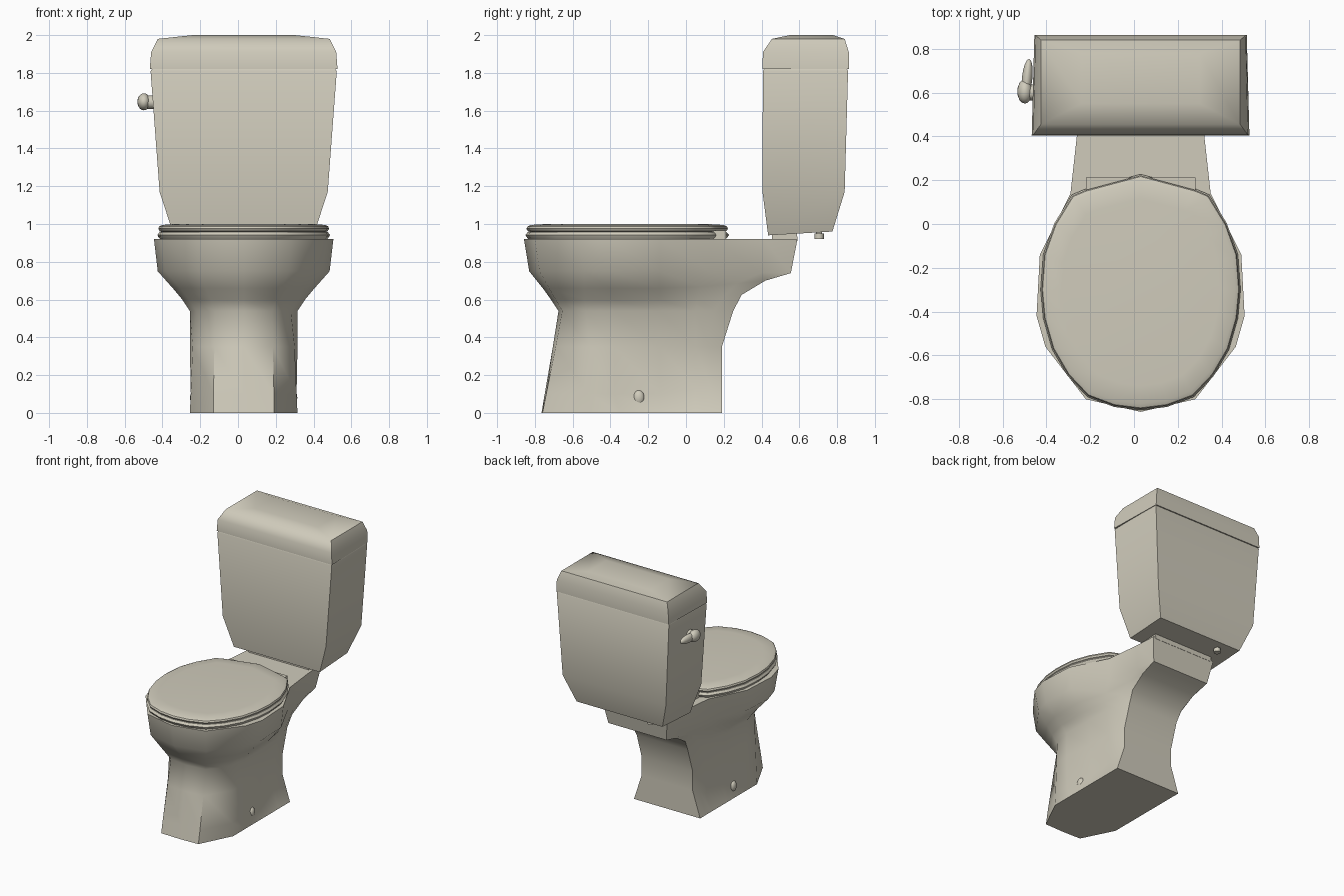
import bpy, bmesh, math
from mathutils import Matrix, Vector

if "Cube" in bpy.data.objects:
    bpy.data.objects.remove(bpy.data.objects["Cube"])

CX = 0.03  # symmetry plane of the body

china = bpy.data.materials.new("warm_white_ceramic")
china.diffuse_color = (0.63, 0.60, 0.50, 1)
china.use_nodes = True
china.node_tree.nodes["Principled BSDF"].inputs["Base Color"].default_value = china.diffuse_color


def finish(bm, name, angle):
    bmesh.ops.recalc_face_normals(bm, faces=bm.faces)
    me = bpy.data.meshes.new(name)
    bm.to_mesh(me)
    bm.free()
    me.materials.append(china)
    for p in me.polygons:
        p.use_smooth = True
    me.set_sharp_from_angle(angle=math.radians(angle))
    ob = bpy.data.objects.new(name, me)
    bpy.context.collection.objects.link(ob)
    return ob


def loft(name, rings, angle=45):
    """Skin a stack of equal-length closed rings and cap both ends."""
    bm = bmesh.new()
    vs = [[bm.verts.new(p) for p in r] for r in rings]
    n = len(rings[0])
    for a, b in zip(vs, vs[1:]):
        for i in range(n):
            j = (i + 1) % n
            bm.faces.new((a[i], a[j], b[j], b[i]))
    bm.faces.new(vs[0])
    bm.faces.new(vs[-1])
    return finish(bm, name, angle)


def mirrored(half, zf, zb):
    """Full ring from a half outline (front to back); height goes zf to zb behind y=0."""
    back = max(y for _, y in half)

    def pt(x, y):
        t = max(0, y) / back
        return (CX + x, y, zf + (zb - zf) * t)
    left = [(x, y) for x, y in reversed(half) if x > 0]
    return [pt(x, y) for x, y in half] + [pt(-x, y) for x, y in left]


def box_ring(w, y0, y1, z0, z1=None, wb=None):
    z1 = z0 if z1 is None else z1
    wb = w if wb is None else wb
    return [(CX - w, y0, z0), (CX + w, y0, z0), (CX + wb, y1, z1), (CX - wb, y1, z1)]


# Bowl and pedestal, one continuous skin
rim = [
    (.92, .92, [(0, -.858), (.25, -.80), (.435, -.56), (.475, -.42),
                (.46, -.14), (.32, .14), (.29, .41), (.28, .59)]),
    (.75, .74, [(0, -.83), (.24, -.775), (.415, -.54), (.455, -.41),
                (.44, -.14), (.31, .13), (.27, .40), (.25, .555)]),
    (.66, .70, [(0, -.758), (.20, -.725), (.335, -.54), (.375, -.40),
                (.37, -.14), (.30, .08), (.26, .27), (.24, .42)]),
    (.60, .625, [(0, -.715), (.175, -.69), (.29, -.535), (.325, -.39),
                 (.32, -.14), (.29, .06), (.26, .20), (.23, .295)]),
]
pedestal = [
    (.54, .54, [(0, -.675), (.15, -.655), (.25, -.53), (.285, -.38),
                (.283, -.14), (.275, .05), (.255, .15), (.22, .25)]),
    (.35, .35, [(0, -.705), (.155, -.69), (.27, -.51), (.285, -.38),
                (.265, -.14), (.25, .05), (.24, .12), (.22, .19)]),
    (.10, .20, [(0, -.748), (.16, -.74), (.28, -.51), (.28, -.38),
                (.25, -.14), (.24, .05), (.235, .12), (.22, .19)]),
    (0, 0, [(0, -.765), (.16, -.76), (.285, -.51), (.285, -.35),
            (.285, -.14), (.285, .05), (.285, .12), (.285, .19)]),
]
loft("bowl", [mirrored(h, zf, zb) for zf, zb, h in rim + pedestal], 50)

# Seat ring and closed lid share one outline, inset for the rounded edges
outline = [(0, -.845), (.12, -.83), (.24, -.785), (.33, -.69), (.40, -.57),
           (.44, -.43), (.452, -.30), (.44, -.14), (.39, 0), (.31, .13),
           (.25, .155), (0, .222)]


def plate(name, levels):
    rings = []
    for s, z in levels:
        rings.append(mirrored([(x * s, -.31 + (y + .31) * s) for x, y in outline], z, z))
    loft(name, rings, 35)


plate("seat", [(.97, .915), (1.0, .932), (1.01, .942), (.985, .958)])
plate("seat_lid", [(.95, .955), (.985, .962), (1.0, .975), (.99, .987), (.955, .995), (.80, 1.0)])

# Hinge block and the raised pad that carries the tank
loft("hinge_block", [box_ring(.25, .08, .212, .91), box_ring(.25, .08, .212, .965)], 30)
loft("tank_pad", [box_ring(.26, .455, .59, .91), box_ring(.26, .455, .588, .955)], 30)

# Tank and its domed cover
loft("tank", [box_ring(.37, .435, .775, .94, .96),
              box_ring(.445, .405, .84, 1.17),
              box_ring(.493, .407, .858, 1.81, wb=.483),
              box_ring(.48, .415, .85, 1.825)], 50)
loft("tank_cover", [box_ring(.497, .405, .862, 1.82, wb=.485),
                    box_ring(.49, .407, .862, 1.91, wb=.48),
                    box_ring(.455, .455, .84, 1.98),
                    box_ring(.27, .55, .78, 2.0)], 50)


def ball(name, loc, size, rot=0):
    bm = bmesh.new()
    m = Matrix.Translation(Vector(loc)) @ Matrix.Rotation(rot, 4, 'Z') @ Matrix.Diagonal((*size, 1))
    bmesh.ops.create_uvsphere(bm, u_segments=16, v_segments=10, radius=1, matrix=m)
    return finish(bm, name, 60)


def rod(name, loc, radius, length, axis_x=False):
    bm = bmesh.new()
    m = Matrix.Translation(Vector(loc))
    if axis_x:
        m = m @ Matrix.Rotation(math.pi / 2, 4, 'Y')
    bmesh.ops.create_cone(bm, cap_ends=True, segments=14, radius1=radius,
                          radius2=radius, depth=length, matrix=m)
    return finish(bm, name, 40)


# Flush handle: stem, knob and backward lever
rod("handle_stem", (-.465, .60, 1.645), .036, .07, True)
ball("handle_knob", (-.498, .605, 1.647), (.035, .055, .045))
ball("handle_lever", (-.488, .665, 1.647), (.024, .09, .032), -.1)

# Water inlet under the tank
rod("inlet_pipe", (-.19, .705, .955), .016, .06)
rod("inlet_nut", (-.19, .705, .935), .025, .03)

# Bolt caps on the sloping foot
for side, name in ((-1, "left_bolt_cap"), (1, "right_bolt_cap")):
    ball(name, (CX + side * .262, -.25, .08), (.022, .03, .04))
